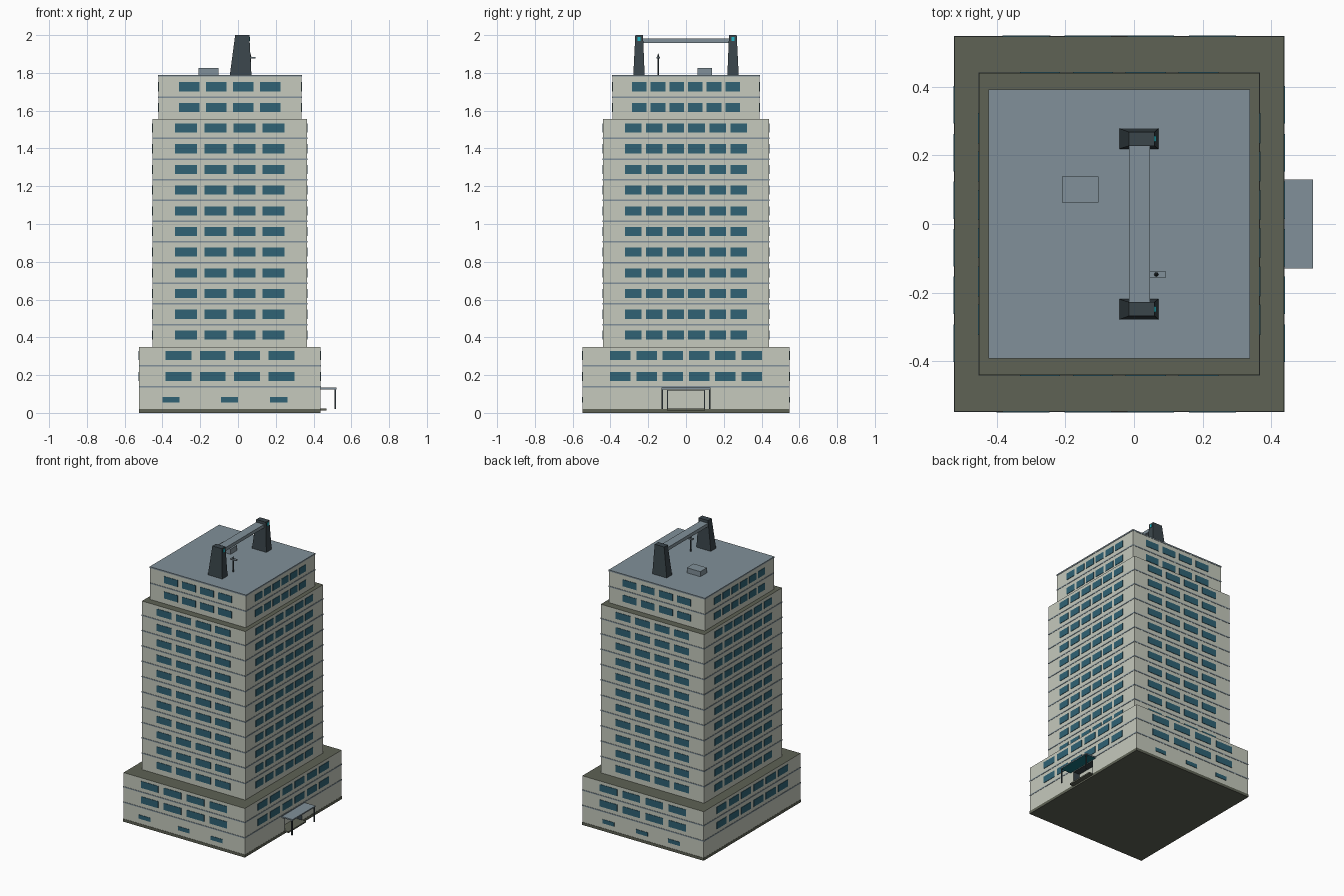
import bpy
import bmesh
from mathutils import Vector

cube = bpy.data.objects.get("Cube")
if cube:
    bpy.data.objects.remove(cube, do_unlink=True)


def material(name, srgb):
    m = bpy.data.materials.new(name)
    m.use_nodes = True
    col = tuple(c ** 2.2 for c in srgb) + (1,)
    m.diffuse_color = col
    m.node_tree.nodes["Principled BSDF"].inputs["Base Color"].default_value = col
    return m


WALL = material("pale concrete", (.77, .785, .735))
OLIVE = material("olive ledge", (.37, .385, .335))
GLASS = material("blue glass", (.2, .385, .455))
SLATE = material("slate grey", (.5, .56, .595))
DARK = material("charcoal", (.24, .28, .3))
CYAN = material("cyan lamp", (.15, .72, .78))
TEAL = material("teal soffit", (.12, .45, .5))


def add_box(bm, lo, hi):
    lo, hi = Vector(lo), Vector(hi)
    verts = bmesh.ops.create_cube(bm, size=1)["verts"]
    for v in verts:
        v.co = (lo + hi) / 2 + v.co * (hi - lo)
    return verts


def finish(name, bm, *mats):
    mesh = bpy.data.meshes.new(name)
    bm.to_mesh(mesh)
    bm.free()
    for m in mats:
        mesh.materials.append(m)
    ob = bpy.data.objects.new(name, mesh)
    bpy.context.collection.objects.link(ob)
    return ob


def box(name, lo, hi, *mats, rule=None):
    bm = bmesh.new()
    add_box(bm, lo, hi)
    bm.normal_update()
    if rule:
        for f in bm.faces:
            f.material_index = int(rule(f.normal))
    return finish(name, bm, *mats)


CX = -.043            # tower axis in x
FLOOR, Z0 = .1095, .0295
PROUD = .003          # how far trim stands off the wall


def storey(name, width, depth, z0, z1, first, last):
    """One setback block with its floor bands and window rows."""
    w, d = width / 2, depth / 2
    wall = box(name + "_walls", (CX - w, -d, z0), (CX + w, d, z1),
               WALL, OLIVE, rule=lambda n: n.z > .5)
    bands, panes = bmesh.new(), bmesh.new()
    for k in range(first, last):
        z = Z0 + FLOOR * k
        if z > z0 + .02:
            add_box(bands, (CX - w - .002, -d - .002, z - .004),
                    (CX + w + .002, d + .002, z + .004))
        lo, hi = z + FLOOR / 2 - .024, z + FLOOR / 2 + .024
        for s in (-1, 1):
            # front and back panes
            for i in range(4):
                x, h = CX + (i - 1.5) * .189 * width, .0715 * width
                y = sorted((s * (d - .004), s * (d + PROUD)))
                add_box(panes, (x - h, y[0], lo), (x + h, y[1], hi))
            # side panes
            for i in range(6):
                y, h = (i - 2.5) * .127 * depth, .05 * depth
                x = sorted((s * (w - .004), s * (w + PROUD)))
                add_box(panes, (CX + x[0], y - h, lo), (CX + x[1], y + h, hi))
    finish(name + "_floor_bands", bands, SLATE)
    finish(name + "_windows", panes, GLASS)
    return wall


podium = storey("podium", .96, 1.094, .02, .35, 1, 3)
storey("tower", .817, .88, .35, 1.555, 3, 14)
storey("crown", .757, .78, 1.555, 1.782, 14, 16)
box("plinth", (CX - .481, -.549, 0), (CX + .481, .549, .02), OLIVE)
box("roof_slab", (CX - .381, -.392, 1.78), (CX + .381, .392, 1.79), SLATE)

# Small ground floor windows
bm = bmesh.new()
for y, xs in ((-.547, (-.355, -.045, .215)), (.547, (-.29, -.035, .23))):
    for x in xs:
        add_box(bm, (x - .046, y - PROUD, .055), (x + .046, y + PROUD, .083))
finish("ground_windows", bm, GLASS)

# Entrance recess cut into the podium
face = CX + .48
cutter = box("entrance_cutter", (face - .05, -.1, .021), (face + .05, .1, .122), WALL)
mod = podium.modifiers.new("entrance", "BOOLEAN")
mod.operation, mod.solver, mod.object = "DIFFERENCE", "EXACT", cutter
bpy.context.view_layer.objects.active = podium
bpy.ops.object.modifier_apply(modifier=mod.name)
bpy.data.objects.remove(cutter, do_unlink=True)
bm = bmesh.new()
for s in (-1, 1):
    add_box(bm, (face - .049, s * .098 - .002, .021), (face + .001, s * .098 + .002, .122))
add_box(bm, (face - .049, -.1, .118), (face + .001, .1, .122))
finish("entrance_lining", bm, DARK)
box("entrance_step", (face - .05, -.1, .012), (face + .032, .1, .022), OLIVE)

# Canopy on two posts
box("canopy", (face, -.13, .125), (.522, .13, .134), SLATE, TEAL,
    rule=lambda n: n.z < -.5)
bm = bmesh.new()
for s in (-1, 1):
    add_box(bm, (.512, s * .126 - .004, .02), (.52, s * .126 + .004, .126))
finish("canopy_posts", bm, DARK)

# Roof pylons, tapering towards the top, each with a lamp
for side, s in (("front", -1), ("back", 1)):
    bm = bmesh.new()
    for v in add_box(bm, (-.043, s * .249 - .03, 1.79), (.071, s * .249 + .03, 2)):
        if v.co.z > 1.9:
            v.co.x = -.015 if v.co.x < 0 else .06
            v.co.y = s * .248 + (v.co.y - s * .249) * .68
    finish(side + "_pylon", bm, DARK)
    box(side + "_lamp", (.055, s * .248 - .008, 1.968), (.064, s * .248 + .008, 1.99), CYAN)
box("pylon_beam", (-.015, -.228, 1.957), (.047, .228, 1.981), SLATE)

# Roof equipment
box("plant_box", (-.21, .062, 1.79), (-.103, .138, 1.826), SLATE)
bm = bmesh.new()
bmesh.ops.create_cone(bm, cap_ends=True, segments=8, radius1=.005, radius2=.005, depth=.1)
tip = bmesh.ops.create_cone(bm, cap_ends=True, segments=8, radius1=.008, radius2=.001, depth=.025)
bmesh.ops.translate(bm, verts=tip["verts"], vec=(0, 0, .05))
bmesh.ops.translate(bm, verts=bm.verts, vec=(.065, -.147, 1.84))
finish("mast", bm, DARK)
box("mast_arm", (.047, -.156, 1.876), (.093, -.138, 1.884), SLATE)
